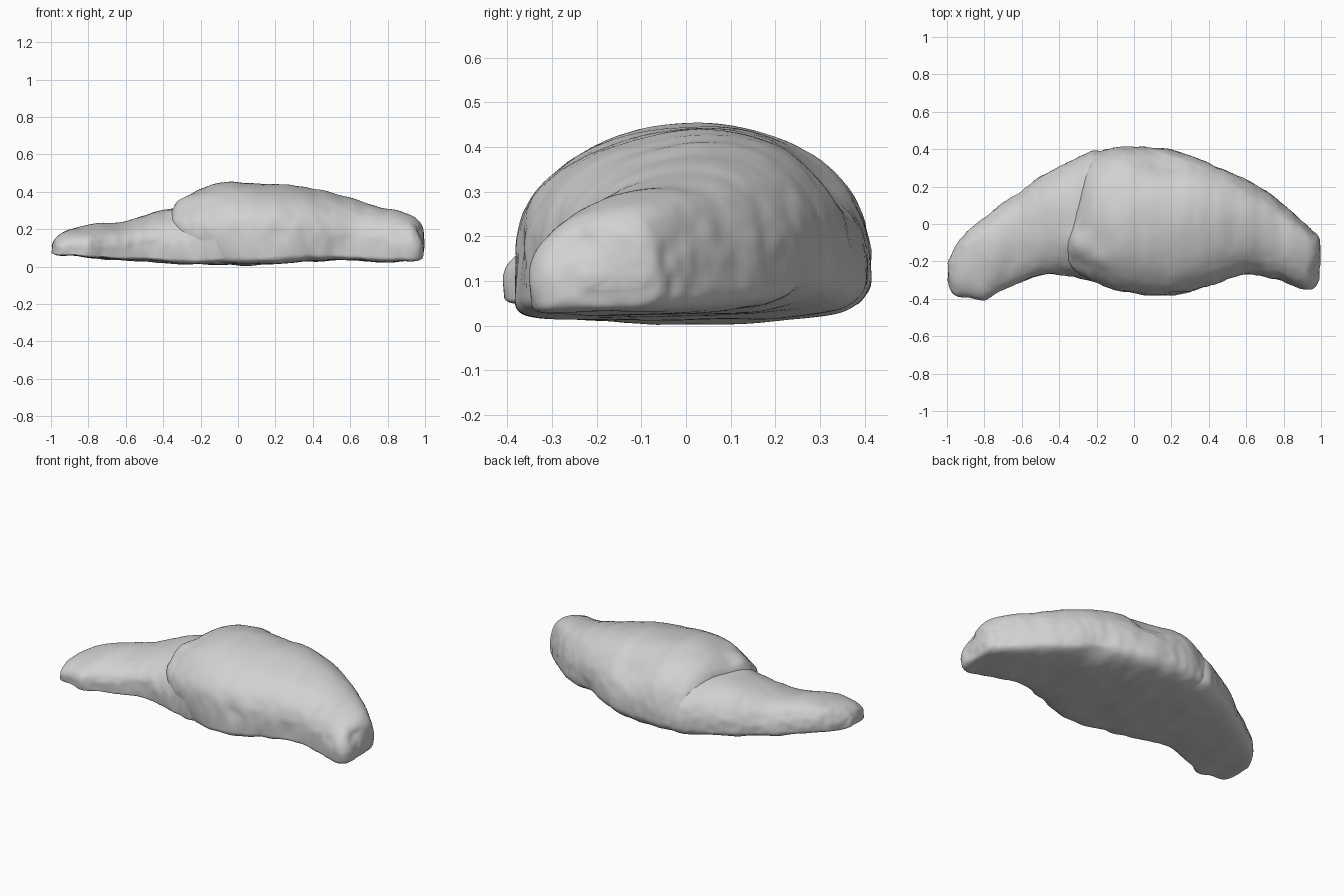
import bpy
import bmesh
import math
from mathutils import Vector, noise

if "Cube" in bpy.data.objects:
    bpy.data.objects.remove(bpy.data.objects["Cube"], do_unlink=True)

TONE = (0.64, 0.64, 0.64, 1)
crust = bpy.data.materials.new("pale grey crust")
crust.use_nodes = True
crust.diffuse_color = TONE
crust.node_tree.nodes["Principled BSDF"].inputs["Base Color"].default_value = TONE

# Stations along the pastry: x, front y, back y, bottom z, top z
ARM = [
    (-.995, -.30, -.20, .07, .12), (-.97, -.37, -.15, .06, .155),
    (-.9, -.39, -.05, .055, .20), (-.8, -.405, .035, .045, .22),
    (-.7, -.355, .11, .035, .232), (-.58, -.305, .195, .03, .25),
    (-.45, -.272, .285, .022, .29), (-.32, -.28, .35, .012, .318),
    (-.2, -.315, .39, .008, .35), (-.08, -.345, .37, .012, .33), (.1, -.25, .3, .03, .25),
]
BODY = [
    (-.31, -.22, .30, .05, .31), (-.28, -.27, .365, .02, .355),
    (-.2, -.315, .40, .008, .41), (-.08, -.355, .413, .005, .447),
    (.1, -.388, .402, .005, .445), (.3, -.36, .365, .02, .432),
    (.45, -.315, .31, .028, .405), (.6, -.275, .245, .028, .367),
    (.75, -.29, .145, .024, .322), (.88, -.335, .035, .024, .29),
    (.945, -.335, -.03, .027, .262), (.98, -.30, -.06, .04, .225),
    (.995, -.22, -.09, .08, .17),
]

# Local lumps and dents: centre, radius, height along the normal
BUMPS = [
    ((-.29, -.11, .33), .07, .025),
    ((-.19, -.2, .39), .06, .015),
    ((.17, .32, .32), .10, -.03),
    ((.2, .40, .12), .11, .01),
    ((.22, -.36, .18), .05, -.015),
    ((.55, -.28, .1), .06, -.015),
    ((.48, .28, .07), .1, -.03),
    ((.95, -.32, .1), .06, .015),
    ((.99, -.25, .2), .05, -.02),
]
RING = 96


def smooth_rows(rows, steps):
    """Pass a smooth curve through the stations."""
    out = []
    for i in range(len(rows) - 1):
        p = [rows[max(0, min(len(rows) - 1, i + j))] for j in (-1, 0, 1, 2)]
        for s in range(steps):
            t = s / steps
            out.append([b + t * (c - a) / 2
                        + t * t * (2 * a - 5 * b + 4 * c - d) / 2
                        + t ** 3 * (3 * b - a - 3 * c + d) / 2
                        for a, b, c, d in zip(*p)])
    out.append(list(rows[-1]))
    return out


def section_point(row, angle, slant):
    """Point on a dome section: crisp front base, rounder back base."""
    x, front, back, low, high = row
    c, s = math.cos(angle), math.sin(angle)
    # The crest moves towards the outer side of the curve near the tips
    across = c + .33 * abs(x) * (1 - c * c) * max(0, s)
    mid = low + .3 * (high - low)
    if s >= 0:
        z = mid + (high - mid) * s ** .87
    else:
        z = mid - (mid - low) * (-s) ** (.38 + .18 * c) * (1.1 - .13 * s * s)
    y = (front + back) / 2 + (back - front) / 2 * across
    # The fold edge leans along y and sweeps back towards the base in front
    lean = c + 2.5 * max(0, -c) * max(0, 1 - z / .25)
    return Vector((x + slant * lean * max(0, .3 - x), y, z))


def roughen(co, normal):
    """Soft crumples, fold rings and the larger lumps."""
    fold = noise.noise(Vector((co.x * 12, co.y * 2.5, co.z * 2.5)))
    crumple = noise.noise(co * 6 + Vector((3, 7, 1)))
    fine = noise.noise(co * 22)
    side = 1 - abs(normal.z)
    push = .006 * fold + .006 * crumple + (.001 + .005 * side) * fine
    for centre, radius, height in BUMPS:
        push += height * math.exp(-((co - Vector(centre)).length / radius) ** 2)
    return co + normal * push


def loft(name, rows, steps, slant):
    bm = bmesh.new()
    rings = []
    for row in smooth_rows(rows, steps):
        rings.append([bm.verts.new(section_point(row, math.tau * k / RING, slant))
                      for k in range(RING)])
    for a, b in zip(rings, rings[1:]):
        for k in range(RING):
            n = (k + 1) % RING
            bm.faces.new((a[k], a[n], b[n], b[k]))
    for ring in (rings[0], rings[-1]):
        cap = bm.faces.new(ring)
        bmesh.ops.poke(bm, faces=[cap])
    bmesh.ops.recalc_face_normals(bm, faces=bm.faces)
    bm.normal_update()
    moved = [roughen(v.co.copy(), v.normal.copy()) for v in bm.verts]
    for v, co in zip(bm.verts, moved):
        v.co = (max(-1, min(1, co.x)), co.y, max(0, co.z))
    mesh = bpy.data.meshes.new(name)
    bm.to_mesh(mesh)
    bm.free()
    mesh.materials.append(crust)
    obj = bpy.data.objects.new(name, mesh)
    bpy.context.collection.objects.link(obj)
    bpy.ops.object.select_all(action="DESELECT")
    obj.select_set(True)
    bpy.context.view_layer.objects.active = obj
    bpy.ops.object.shade_smooth_by_angle(angle=math.radians(50))


# Slim tapering arm, tucked into the wrapped body
loft("tapered_arm", ARM, 10, 0)
# Thick wrapped body with a slanted fold edge
loft("wrapped_body", BODY, 10, .1)
